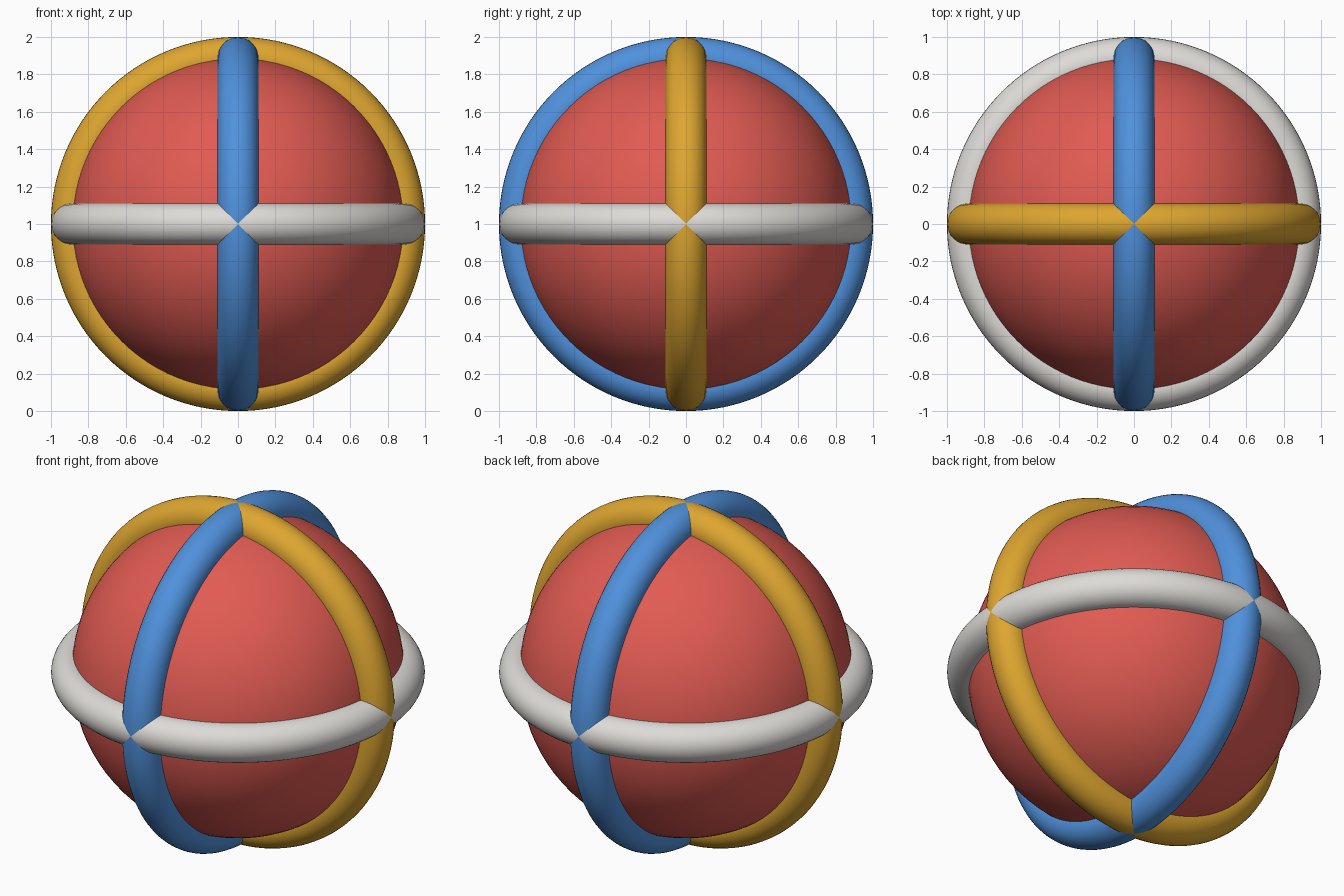
import bpy
from math import pi

cube = bpy.data.objects.get("Cube")
if cube:
    bpy.data.objects.remove(cube, do_unlink=True)

CENTRE = (0, 0, 1)
BALL_RADIUS = 0.89
TUBE_RADIUS = 0.11


def material(name, rgb):
    mat = bpy.data.materials.new(name)
    mat.use_nodes = True
    colour = (*rgb, 1)
    mat.diffuse_color = colour
    mat.node_tree.nodes["Principled BSDF"].inputs["Base Color"].default_value = colour
    return mat


def finish(name, mat):
    obj = bpy.context.object
    obj.name = name
    obj.data.materials.append(mat)
    bpy.ops.object.shade_smooth()


# Ball
bpy.ops.mesh.primitive_uv_sphere_add(segments=96, ring_count=48, radius=BALL_RADIUS, location=CENTRE)
finish("ball", material("red", (0.75, 0.105, 0.085)))

# Three round hoops, one in each main plane, half sunk into the ball
hoops = [
    ("level_hoop", "off_white", (0.73, 0.71, 0.68), (0, 0, 0)),
    ("side_to_side_hoop", "golden_yellow", (0.73, 0.38, 0.03), (pi / 2, 0, 0)),
    ("front_to_back_hoop", "blue", (0.08, 0.285, 0.72), (0, pi / 2, 0)),
]
for name, colour_name, rgb, rotation in hoops:
    bpy.ops.mesh.primitive_torus_add(
        major_radius=BALL_RADIUS, minor_radius=TUBE_RADIUS,
        major_segments=128, minor_segments=32,
        location=CENTRE, rotation=rotation)
    finish(name, material(colour_name, rgb))
